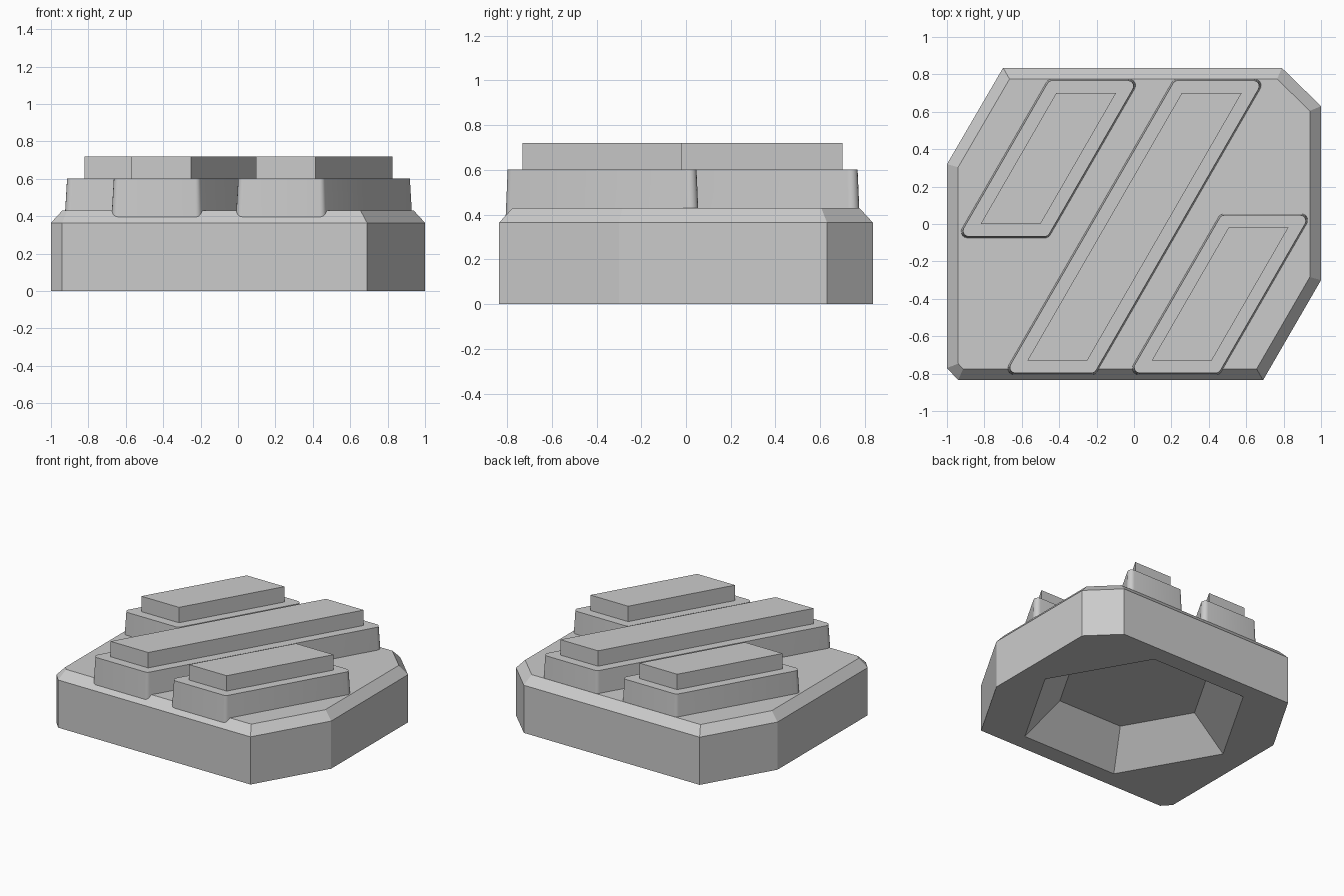
import bpy, math
from mathutils import Vector

cube = bpy.data.objects.get("Cube")
if cube:
    bpy.data.objects.remove(cube)

grey = bpy.data.materials.new("plain grey")
grey.use_nodes = True
grey.diffuse_color = (0.6, 0.6, 0.6, 1)
grey.node_tree.nodes["Principled BSDF"].inputs["Base Color"].default_value = grey.diffuse_color


def offset(points, d):
    """Move each side of a counter-clockwise outline outwards by d."""
    pts, out = [Vector(p) for p in points], []
    for i, p in enumerate(pts):
        a = (p - pts[i - 1]).normalized()
        b = (pts[(i + 1) % len(pts)] - p).normalized()
        na, nb = Vector((a.y, -a.x)), Vector((b.y, -b.x))
        out.append(p + (na + nb) * d / (1 + na.dot(nb)))
    return out


def rounded(points, radius, steps=5):
    """Replace each corner of a counter-clockwise outline by an arc."""
    pts, out = [Vector(p) for p in points], []
    centres = offset(pts, -radius)
    for i, c in enumerate(centres):
        a = pts[i] - pts[i - 1]
        b = pts[(i + 1) % len(pts)] - pts[i]
        start = math.atan2(-a.x, a.y)
        turn = math.atan2(a.x * b.y - a.y * b.x, a.dot(b))
        for s in range(steps + 1):
            t = start + turn * s / steps
            out.append(c + radius * Vector((math.cos(t), math.sin(t))))
    return out


def loft(name, layers):
    """Closed solid through a stack of (height, outline) layers."""
    n = len(layers[0][1])
    verts = [(p[0], p[1], z) for z, outline in layers for p in outline]
    faces = [list(range(n))[::-1], [len(verts) - n + i for i in range(n)]]
    for k in range(0, len(verts) - n, n):
        for i in range(n):
            j = (i + 1) % n
            faces.append([k + i, k + j, k + n + j, k + n + i])
    mesh = bpy.data.meshes.new(name)
    mesh.from_pydata(verts, [], faces)
    mesh.materials.append(grey)
    obj = bpy.data.objects.new(name, mesh)
    bpy.context.collection.objects.link(obj)
    return obj


def hexagon(r):
    return [(r * math.cos(math.radians(a)), r * math.sin(math.radians(a))) for a in range(0, 360, 60)]


# Chamfered base slab
outline = [(-0.70, 0.835), (-1, 0.32), (-1, -0.77), (-0.94, -0.835),
           (0.69, -0.835), (1, -0.30), (1, 0.63), (0.79, 0.835)]
base = loft("base", [(0, outline), (0.365, outline), (0.43, offset(outline, -0.06))])

# Tapered six-sided hollow under the base
hollow = loft("hollow_cutter", [(-0.05, hexagon(0.865)), (0.235, hexagon(0.55))])
hollow.hide_render = True
hollow.display_type = 'WIRE'
hollow.hide_set(True)
cut = base.modifiers.new("hollow", 'BOOLEAN')
cut.operation = 'DIFFERENCE'
cut.solver = 'EXACT'
cut.object = hollow

# Three slanted bars, each a rounded step with a sharp-edged cap
SLOPE = math.tan(math.radians(30))
for name, x, y0, y1 in (("left_back", -0.82, 0.0, 0.70),
                        ("middle", -0.57, -0.73, 0.70),
                        ("right_front", 0.095, -0.73, -0.02)):
    lean = (y1 - y0) * SLOPE
    cap = [(x, y0), (x + 0.32, y0), (x + 0.32 + lean, y1), (x + lean, y1)]
    step = loft(name + "_step", [(0.37, rounded(offset(cap, 0.077), 0.035)),
                                 (0.602, rounded(offset(cap, 0.067), 0.03))])
    step.data.shade_smooth()
    step.data.set_sharp_from_angle(angle=math.radians(35))
    loft(name + "_cap", [(0.59, cap), (0.72, cap)])
